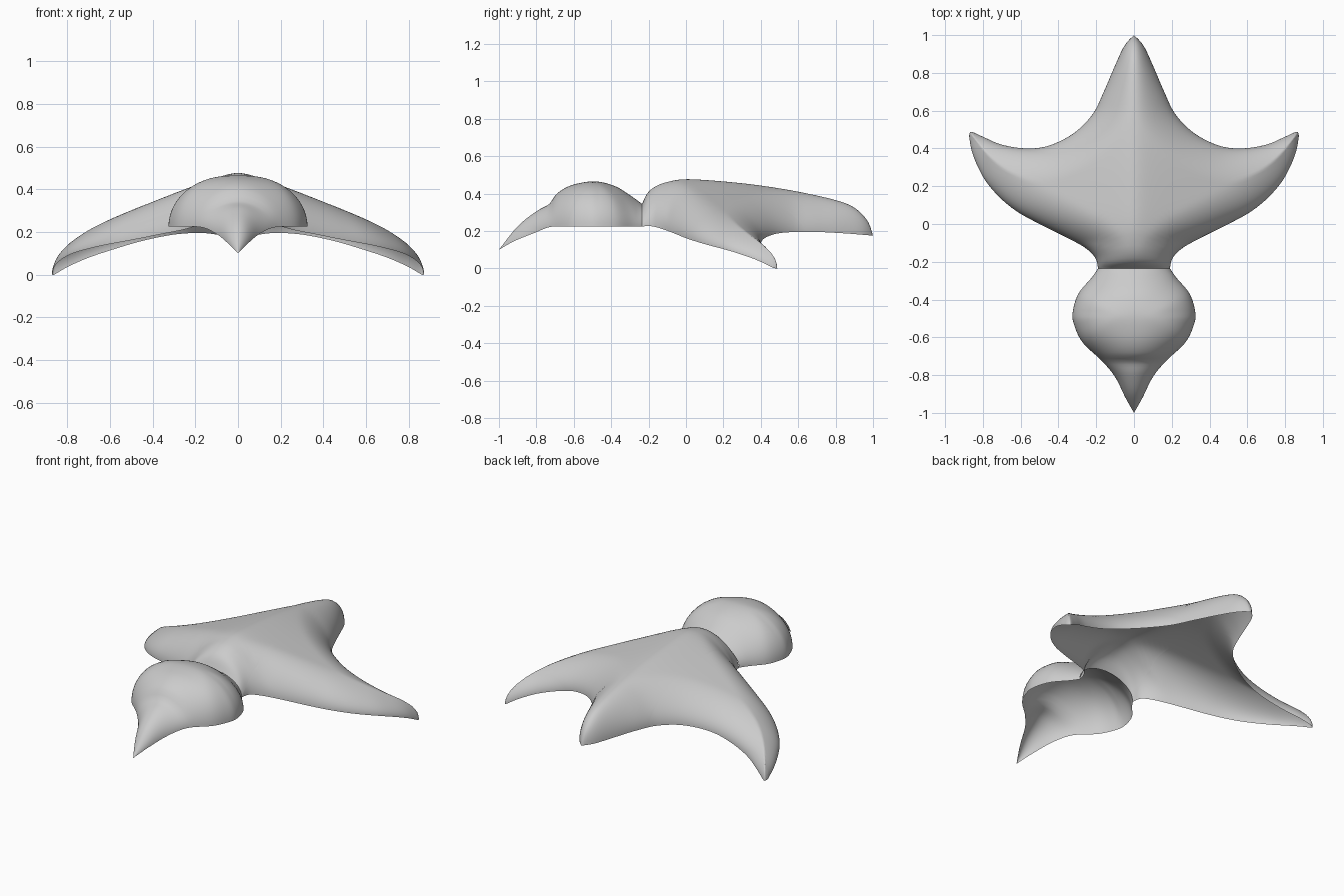
import bpy, math
from mathutils import Vector

if "Cube" in bpy.data.objects:
    bpy.data.objects.remove(bpy.data.objects["Cube"])


def spline(pts, n=12):
    """Smooth curve through a few points."""
    p = [Vector(q) for q in pts]
    p = [p[0]] + p + [p[-1]]
    out = []
    for i in range(1, len(p) - 2):
        a, b, c, d = p[i - 1:i + 3]
        for k in range(n):
            t = k / n
            out.append(0.5 * (2 * b + (c - a) * t + (2 * a - 5 * b + 4 * c - d) * t * t
                              + (3 * b - a - 3 * c + d) * t ** 3))
    return out + [p[-1]]


def interp(curve, v, key, val):
    """Look up coordinate val where coordinate key equals v."""
    for a, b in zip(curve, curve[1:]):
        lo, hi = sorted((a[key], b[key]))
        if lo - 1e-7 <= v <= hi + 1e-7 and hi > lo:
            t = (v - a[key]) / (b[key] - a[key])
            return a[val] + (b[val] - a[val]) * t
    return min(curve, key=lambda q: abs(q[key] - v))[val]


# Open lower rim of the right half: head, wing front, wing back with tail
NECK = -0.235
head_rim = spline([(0, -1, .1), (.045, -.92, .145), (.1, -.81, .19), (.17, -.725, .222),
                   (.27, -.63, .225), (.315, -.54, .225), (.325, -.47, .225),
                   (.295, -.37, .225), (.225, -.285, .225), (.19, NECK, .225)], 8)
front_rim = spline([(.19, NECK, .225), (.205, -.18, .225), (.26, -.125, .21), (.36, -.07, .19),
                    (.5, 0, .162), (.61, .06, .142), (.7, .13, .122), (.78, .22, .098),
                    (.83, .31, .07), (.86, .39, .04), (.873, .465, .004)], 8)
back_rim = spline([(.873, .465, .004), (.862, .488, 0), (.8, .462, .036), (.7, .42, .08),
                   (.57, .4, .123), (.45, .415, .158), (.32, .48, .185), (.22, .58, .195),
                   (.16, .7, .195), (.1, .84, .188), (.05, .945, .18), (0, 1, .175)], 8)
rim = head_rim + front_rim[1:] + back_rim[1:]

# Height of the centre ridge seen from the side
head_ridge = spline([(-1, .1), (-.9, .225), (-.8, .305), (-.73, .345), (-.7, .39), (-.65, .428),
                     (-.58, .454), (-.48, .465), (-.38, .44), (-.3, .392), (NECK, .345)])
back_ridge = spline([(NECK, .345), (-.205, .405), (-.16, .44), (-.1, .462), (0, .477),
                     (.2, .465), (.4, .443), (.6, .41), (.8, .365), (.9, .325),
                     (.97, .255), (1, .175)])


def nearest(x, y):
    """Plan distance to the rim, and the rim height there."""
    best, z = 9, 0
    for a, b in zip(rim, rim[1:]):
        dx, dy = b.x - a.x, b.y - a.y
        t = ((x - a.x) * dx + (y - a.y) * dy) / (dx * dx + dy * dy + 1e-12)
        t = max(0, min(1, t))
        d = math.hypot(a.x + t * dx - x, a.y + t * dy - y)
        if d < best:
            best, z = d, a.z + t * (b.z - a.z)
    return best, z


def surface(x, y):
    """Rounded shell rising from the rim to the ridge."""
    d, low = nearest(x, y)
    d0 = nearest(0, y)[0]
    is_head = y <= NECK + 1e-6
    radius = max(1e-5, d0 if is_head else min(d0, .19))
    t = max(0, 1 - d / radius) if d > 1e-6 else 1
    g = math.sqrt(max(0, 1 - t * t))
    top = interp(head_ridge if is_head else back_ridge, y, 0, 1)
    fall = max(0, min(1, (y - NECK) / .14))
    top -= fall * .36 * (math.hypot(x, .05) - .05)
    top = max(top, low)
    return Vector((x, y, low + (top - low) * g))


def build(name, rows, flip):
    nc = len(rows[0])
    verts = [v for r in rows for v in r]
    faces = []
    for i in range(len(rows) - 1):
        for j in range(nc - 1):
            f = [i * nc + j, i * nc + j + 1, (i + 1) * nc + j + 1, (i + 1) * nc + j]
            faces.append(f[::-1] if flip else f)
    me = bpy.data.meshes.new(name)
    me.from_pydata([tuple(v) for v in verts], [], faces)
    me.validate()
    ob = bpy.data.objects.new(name, me)
    bpy.context.collection.objects.link(ob)
    for p in me.polygons:
        p.use_smooth = True
    m = ob.modifiers.new("mirror", 'MIRROR')
    m.merge_threshold = 1e-4
    return ob


def ease(i, n):
    return .5 - .5 * math.cos(math.pi * i / n)


# Head with beak: cross rows from centre to rim
rows = []
for i in range(49):
    y = -1 + (1 + NECK) * i / 48
    w = interp(head_rim, y, 1, 0)
    rows.append([surface(w * math.sin(math.pi / 2 * j / 20), y) for j in range(21)])
build("head", rows, False)

# Body, wing and tail: lengthwise strips from the front to the back rim
xs = [.19 * i / 16 for i in range(16)] + [.19 + .683 * ease(i, 48) for i in range(49)]
rows = []
for x in xs:
    y0 = NECK if x <= .19 else interp(front_rim, x, 0, 1)
    y1 = interp(back_rim[::-1], x, 0, 1)
    rows.append([surface(x, y0 + (y1 - y0) * ease(j, 44)) for j in range(45)])
build("body_wings_tail", rows, True)
